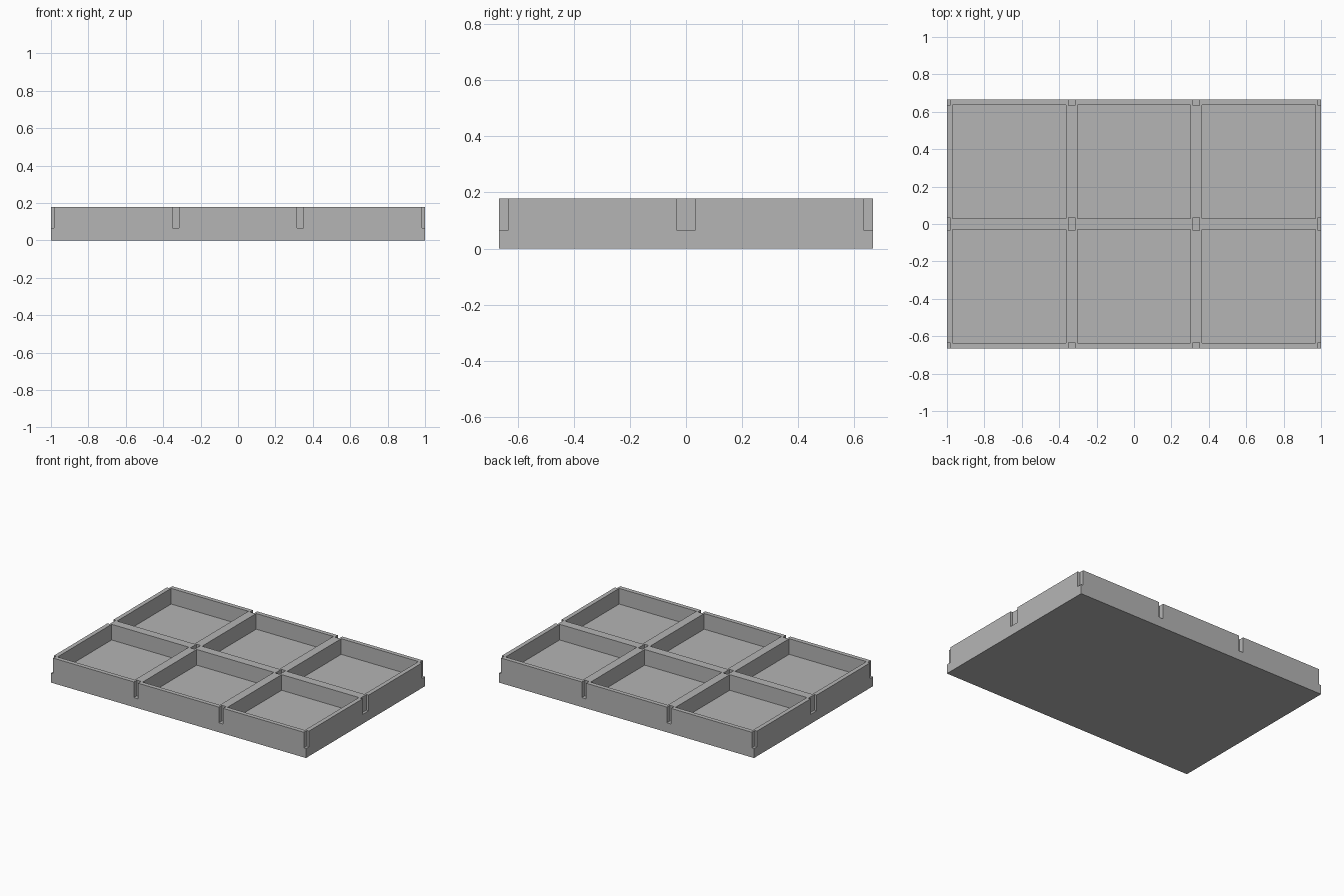
import bpy
import bmesh
from mathutils import Matrix, Vector

cube = bpy.data.objects.get("Cube")
if cube:
    bpy.data.objects.remove(cube, do_unlink=True)

COLS, ROWS = 3, 2
CELL = 2 / COLS
HEIGHT, FLOOR = 0.178, 0.067
POCKET = CELL - 0.061
SLOT = (0.034, 0.068)


def add_box(bm, x, y, sx, sy, z0, z1):
    place = Matrix.Translation(Vector((x, y, (z0 + z1) / 2)))
    size = Matrix.Diagonal((sx, sy, z1 - z0, 1))
    bmesh.ops.create_cube(bm, size=1, matrix=place @ size)


def make_object(name, bm):
    mesh = bpy.data.meshes.new(name)
    bm.to_mesh(mesh)
    bm.free()
    obj = bpy.data.objects.new(name, mesh)
    bpy.context.collection.objects.link(obj)
    return obj


# Solid tray block
bm = bmesh.new()
add_box(bm, 0, 0, COLS * CELL, ROWS * CELL, 0, HEIGHT)
tray = make_object("compartment_tray", bm)

# Pockets at cell centres, slots at every cell corner
bm = bmesh.new()
for i in range(COLS + 1):
    for j in range(ROWS + 1):
        x, y = (i - COLS / 2) * CELL, (j - ROWS / 2) * CELL
        add_box(bm, x, y, *SLOT, FLOOR, HEIGHT + 0.1)
        if i < COLS and j < ROWS:
            add_box(bm, x + CELL / 2, y + CELL / 2, POCKET, POCKET, FLOOR, HEIGHT + 0.1)
cutter = make_object("pocket_and_slot_cutter", bm)
cutter.hide_render = True

# Carve the tray and discard the cutter
cut = tray.modifiers.new("carve", "BOOLEAN")
cut.operation = "DIFFERENCE"
cut.solver = "EXACT"
cut.object = cutter
bpy.context.view_layer.objects.active = tray
bpy.ops.object.modifier_apply(modifier=cut.name)
bpy.data.objects.remove(cutter, do_unlink=True)

# Plain grey finish
grey = bpy.data.materials.new("grey")
grey.use_nodes = True
colour = (0.46, 0.46, 0.46, 1)
grey.diffuse_color = colour
grey.node_tree.nodes["Principled BSDF"].inputs["Base Color"].default_value = colour
tray.data.materials.clear()
tray.data.materials.append(grey)
